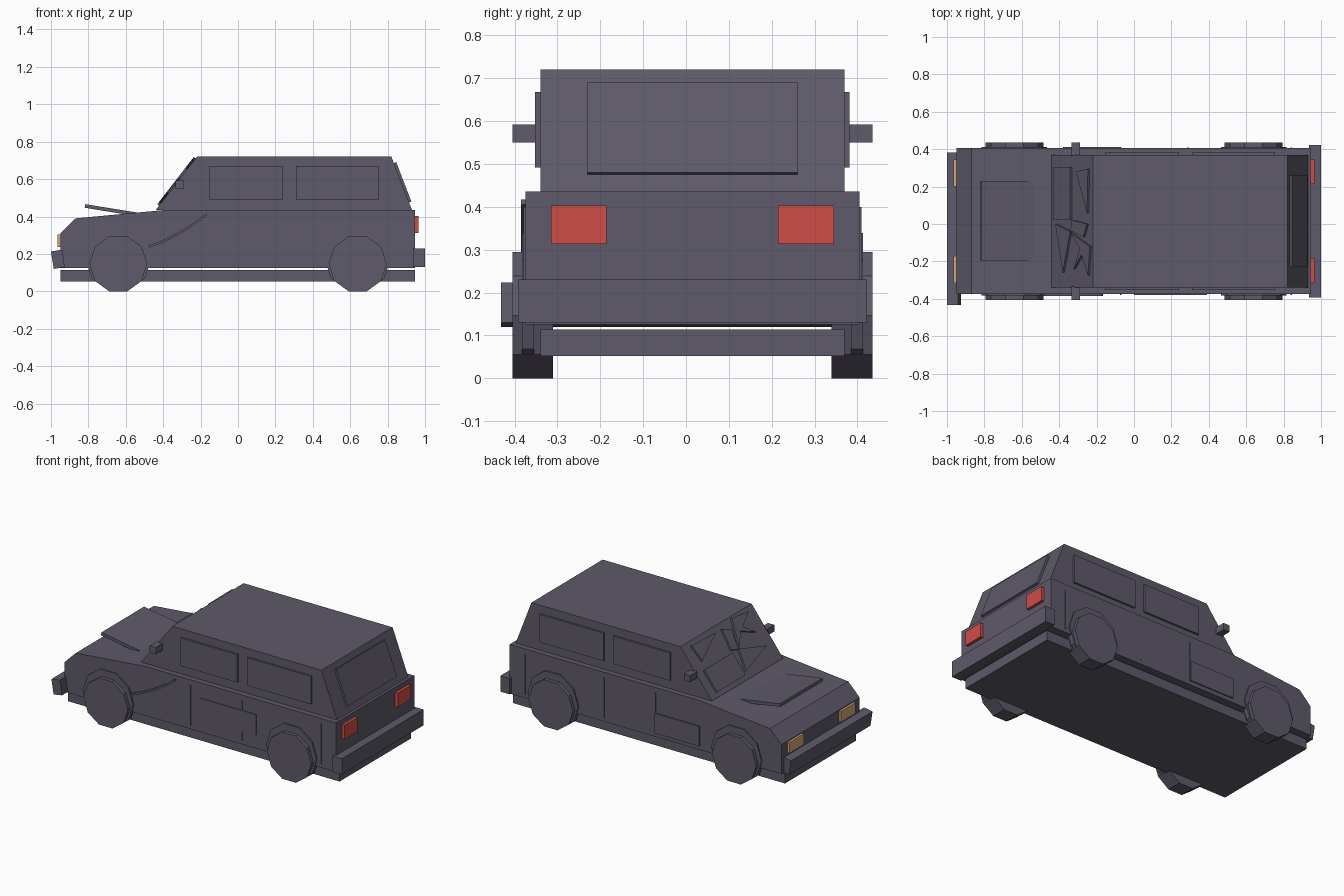
import bpy, bmesh, math
from mathutils import Vector

if "Cube" in bpy.data.objects:
    bpy.data.objects.remove(bpy.data.objects["Cube"])

CY = 0.015  # lengthwise mirror plane of the car


def material(name, rgb):
    m = bpy.data.materials.new(name)
    m.diffuse_color = (*rgb, 1)
    m.use_nodes = True
    m.node_tree.nodes["Principled BSDF"].inputs["Base Color"].default_value = m.diffuse_color
    return m


GREY = material("dusty violet grey", (0.112, 0.101, 0.142))
RED = material("lamp red", (0.63, 0.074, 0.065))
TAN = material("lamp tan", (0.63, 0.40, 0.19))


def extrude(name, pts, vec, mat=GREY):
    """Solid made by sweeping a flat 3D outline along a vector."""
    bm = bmesh.new()
    face = bm.faces.new([bm.verts.new(p) for p in pts])
    geom = bmesh.ops.extrude_face_region(bm, geom=[face])["geom"]
    for v in geom:
        if isinstance(v, bmesh.types.BMVert):
            v.co += Vector(vec)
    bmesh.ops.recalc_face_normals(bm, faces=bm.faces)
    me = bpy.data.meshes.new(name)
    bm.to_mesh(me)
    bm.free()
    me.materials.append(mat)
    ob = bpy.data.objects.new(name, me)
    bpy.context.collection.objects.link(ob)
    return ob


def prism(name, xz, y0, y1, mat=GREY):
    return extrude(name, [(x, y0, z) for x, z in xz], (0, y1 - y0, 0), mat)


def box(name, x0, x1, y0, y1, z0, z1, mat=GREY):
    return prism(name, [(x0, z0), (x1, z0), (x1, z1), (x0, z1)], y0, y1, mat)


def decagon(x, z, r):
    return [(x + r * math.cos(i * math.pi / 5), z + r * math.sin(i * math.pi / 5))
            for i in range(10)]


# Main shell, cabin and floor
prism("body", [(-0.95, 0.125), (0.947, 0.125), (0.947, 0.436), (-0.38, 0.436),
               (-0.87, 0.39), (-0.95, 0.31)], CY - 0.39, CY + 0.39)
prism("cabin", [(-0.44, 0.435), (0.93, 0.435), (0.82, 0.72), (-0.22, 0.72)],
      CY - 0.355, CY + 0.355)
box("floor_pan", -0.95, 0.947, CY - 0.355, CY + 0.355, 0.052, 0.114)

# Sprung hood lid
prism("hood_lid", [(-0.82, 0.447), (-0.5, 0.395), (-0.5, 0.415), (-0.817, 0.466)],
      -0.195, 0.23)

# Bumpers, the front one hanging crooked
prism("front_bumper", [(-0.985, 0.12), (-0.926, 0.13), (-0.94, 0.223), (-1.0, 0.213)],
      -0.432, 0.382)
box("rear_bumper", 0.935, 1.0, CY - 0.407, CY + 0.407, 0.13, 0.23)

# Rear window on the sloped tailgate
prism("rear_window", [(0.913, 0.475), (0.927, 0.48), (0.846, 0.691), (0.832, 0.686)],
      CY - 0.245, CY + 0.245)

# Parts repeated on both sides
for s, side in ((-1, "near"), (1, "far")):
    def span(a, b):
        return CY + s * a, CY + s * b

    for x, end in ((-0.64, "front"), (0.64, "rear")):
        prism(f"{end}_{side}_wheel", decagon(x, 0.147, 0.155), *span(0.325, 0.42))
        prism(f"{end}_{side}_arch", decagon(x, 0.172, 0.176), *span(0.37, 0.398))
    for x0, x1, end in ((-0.155, 0.24, "front"), (0.31, 0.755, "rear")):
        box(f"{end}_{side}_window", x0, x1, *span(0.34, 0.367), 0.492, 0.668)
    box(f"{side}_mirror", -0.333, -0.289, *span(0.35, 0.42), 0.55, 0.592)
    box(f"{side}_headlight", -0.964, -0.945, *span(0.185, 0.33), 0.236, 0.305, TAN)
    box(f"{side}_taillight", 0.94, 0.965, *span(0.2, 0.33), 0.313, 0.403, RED)
    for i, x in enumerate((-0.07, 0.29, 0.84)):
        box(f"{side}_door_seam_{i}", x - 0.004, x + 0.004, *span(0.38, 0.394), 0.15, 0.40)

# Dented side plates
box("near_dent_plate", 0.0, 0.39, CY - 0.395, CY - 0.38, 0.21, 0.34)
box("far_dent_plate", -0.38, -0.07, CY + 0.38, CY + 0.397, 0.15, 0.275)

# Curved scrape along the near fender
N = 8
curve = []
for i in range(N + 1):
    t = i / N
    curve.append((-0.48 + 0.31 * t, 0.245 + 0.10 * t + 0.072 * t * t))
outline = curve + [(x + 0.004, z - 0.012) for x, z in reversed(curve)]
prism("near_scrape", outline, CY - 0.40, CY - 0.385)

# Broken windscreen pieces on the front slope, outlined in plan
NORMAL = Vector((-0.79, 0, 0.61))
SHARDS = [
    [(-0.43, 0.022), (-0.34, 0.022), (-0.34, 0.305), (-0.43, 0.305)],
    [(-0.31, 0.28), (-0.245, 0.295), (-0.25, 0.06)],
    [(-0.42, 0.0), (-0.34, -0.04), (-0.38, -0.26)],
    [(-0.33, 0.02), (-0.25, 0.0), (-0.27, -0.07), (-0.34, -0.035)],
    [(-0.34, -0.045), (-0.235, -0.12), (-0.245, -0.275), (-0.28, -0.165),
     (-0.32, -0.24), (-0.29, -0.13)],
]
for i, pts in enumerate(SHARDS):
    base = [Vector((x + 0.008, y, 0.435 + (x + 0.448) * 1.295)) - NORMAL * 0.004
            for x, y in pts]
    extrude(f"windscreen_shard_{i}", base, NORMAL * 0.016)
